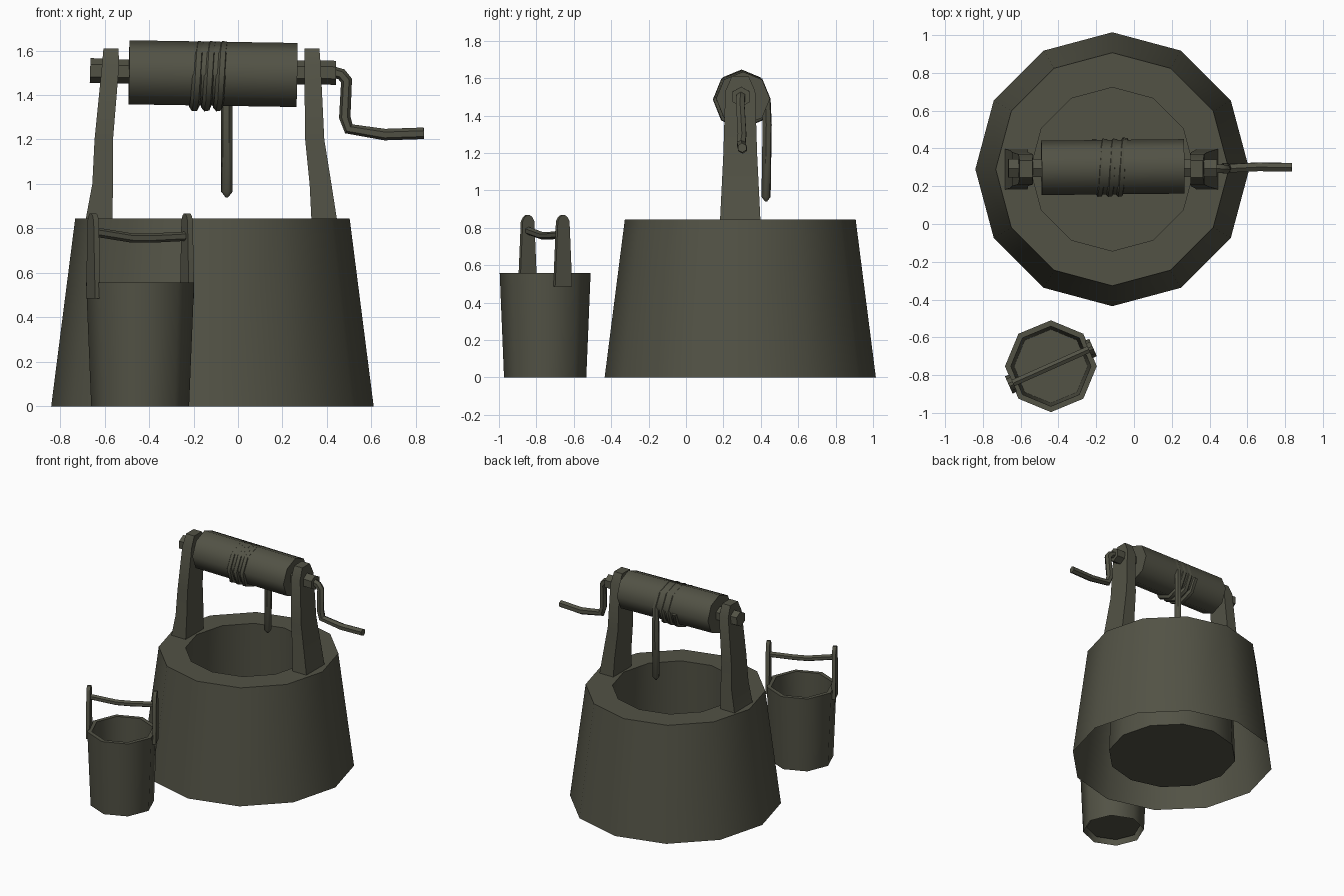
import bpy, bmesh, math
from mathutils import Vector

if "Cube" in bpy.data.objects:
    bpy.data.objects.remove(bpy.data.objects["Cube"])

mat = bpy.data.materials.new("dark_olive")
mat.diffuse_color = (0.085, 0.085, 0.06, 1)
mat.use_nodes = True
mat.node_tree.nodes["Principled BSDF"].inputs["Base Color"].default_value = mat.diffuse_color


def loft(name, rings, cap_start=True, cap_end=True, angle=50):
    """Skin a list of equal-length rings (counter-clockwise about travel)."""
    bm = bmesh.new()
    vr = [[bm.verts.new(p) for p in r] for r in rings]
    n = len(vr[0])
    for a, b in zip(vr, vr[1:]):
        for j in range(n):
            k = (j + 1) % n
            bm.faces.new((a[j], a[k], b[k], b[j]))
    if cap_start:
        bm.faces.new(vr[0][::-1])
    if cap_end:
        bm.faces.new(vr[-1])
    me = bpy.data.meshes.new(name)
    bm.to_mesh(me)
    bm.free()
    me.materials.append(mat)
    ob = bpy.data.objects.new(name, me)
    bpy.context.collection.objects.link(ob)
    bpy.ops.object.select_all(action='DESELECT')
    ob.select_set(True)
    bpy.context.view_layer.objects.active = ob
    bpy.ops.object.shade_smooth_by_angle(angle=math.radians(angle))
    return ob


def vessel(name, cx, cy, n, profile):
    """Open-bottomed double wall with an inner floor."""
    rings = [[(cx + r * math.cos(2 * math.pi * j / n),
               cy + r * math.sin(2 * math.pi * j / n), z) for j in range(n)]
             for r, z in profile]
    return loft(name, rings, cap_start=False)


def tube(name, pts, radii, n, up=(0, 0, 1)):
    pts = [Vector(p) for p in pts]
    if not isinstance(radii, (list, tuple)):
        radii = [radii] * len(pts)
    rings, u = [], Vector(up)
    for i, p in enumerate(pts):
        d = Vector()
        if i:
            d += (p - pts[i - 1]).normalized()
        if i < len(pts) - 1:
            d += (pts[i + 1] - p).normalized()
        d.normalize()
        u = (u - d * u.dot(d)).normalized()
        v = d.cross(u)
        rings.append([p + radii[i] * (u * math.cos(2 * math.pi * j / n)
                                      + v * math.sin(2 * math.pi * j / n))
                      for j in range(n)])
    return loft(name, rings)


# stone well wall and bucket
vessel("well_wall", -0.115, 0.29, 12,
       [(0.725, 0), (0.617, 0.845), (0.433, 0.845), (0.46, 0.04)])
vessel("bucket", -0.44, -0.753, 8,
       [(0.22, 0), (0.243, 0.557), (0.212, 0.557), (0.195, 0.035)])

# uprights: rows of z, x min, x max, half depth
posts = {
    "left_post": [(0.84, -0.685, -0.565, 0.108), (1.0, -0.655, -0.562, 0.1),
                  (1.2, -0.645, -0.562, 0.09), (1.53, -0.612, -0.535, 0.08),
                  (1.61, -0.605, -0.537, 0.045)],
    "right_post": [(0.84, 0.33, 0.445, 0.108), (1.0, 0.322, 0.42, 0.1),
                   (1.2, 0.302, 0.388, 0.09), (1.53, 0.298, 0.372, 0.08),
                   (1.61, 0.298, 0.366, 0.045)]}
for name, rows in posts.items():
    loft(name, [[(a, 0.29 - h, z), (b, 0.29 - h, z), (b, 0.29 + h, z), (a, 0.29 + h, z)]
                for z, a, b, h in rows], angle=30)

# winding drum and its axle
tube("drum", [(-0.49, 0.297, 1.502), (0.265, 0.305, 1.49)], 0.144, 8)
tube("axle", [(-0.665, 0.295, 1.51), (-0.5, 0.295, 1.505), (0.44, 0.295, 1.5)],
     [0.056, 0.054, 0.054], 6)

# rope: coils round the drum, then hangs behind it
coil = []
for i in range(25):
    t = 2 * math.pi * i / 8
    coil.append((-0.21 + 0.16 * i / 24, 0.298 + 0.133 * math.cos(t),
                 1.485 + 0.137 * math.sin(-t)))
tube("rope", coil + [(-0.05, 0.434, 1.35), (-0.05, 0.428, 0.965), (-0.05, 0.428, 0.94)],
     [0.023] * 25 + [0.026, 0.026, 0.006], 6, up=(1, 0, 0))

# crank handle
tube("crank", [(0.42, 0.295, 1.505), (0.465, 0.292, 1.493), (0.488, 0.29, 1.465),
               (0.48, 0.3, 1.3), (0.498, 0.295, 1.248), (0.66, 0.303, 1.222),
               (0.836, 0.3, 1.228)], 0.026, 6)

# bucket ears and carrying bar, set along a diagonal
ang = math.radians(24)
out = Vector((math.cos(ang), math.sin(ang), 0))
side = Vector((-out.y, out.x, 0))
centre = Vector((-0.44, -0.753, 0))
for name, s in (("right_ear", 1), ("left_ear", -1)):
    rings = []
    for z, w in ((0.485, 0.05), (0.835, 0.034), (0.857, 0.022), (0.867, 0.008)):
        c = centre + out * s * 0.231 + Vector((0, 0, z))
        rings.append([c + out * a * 0.013 + side * b * w
                      for a, b in ((-1, -1), (1, -1), (1, 1), (-1, 1))])
    loft(name, rings, angle=30)
tube("bucket_bar", [centre + out * d + Vector((0, 0, z)) for d, z in
                    ((-0.23, 0.785), (-0.04, 0.757), (0.06, 0.757), (0.23, 0.765))],
     0.021, 6)
